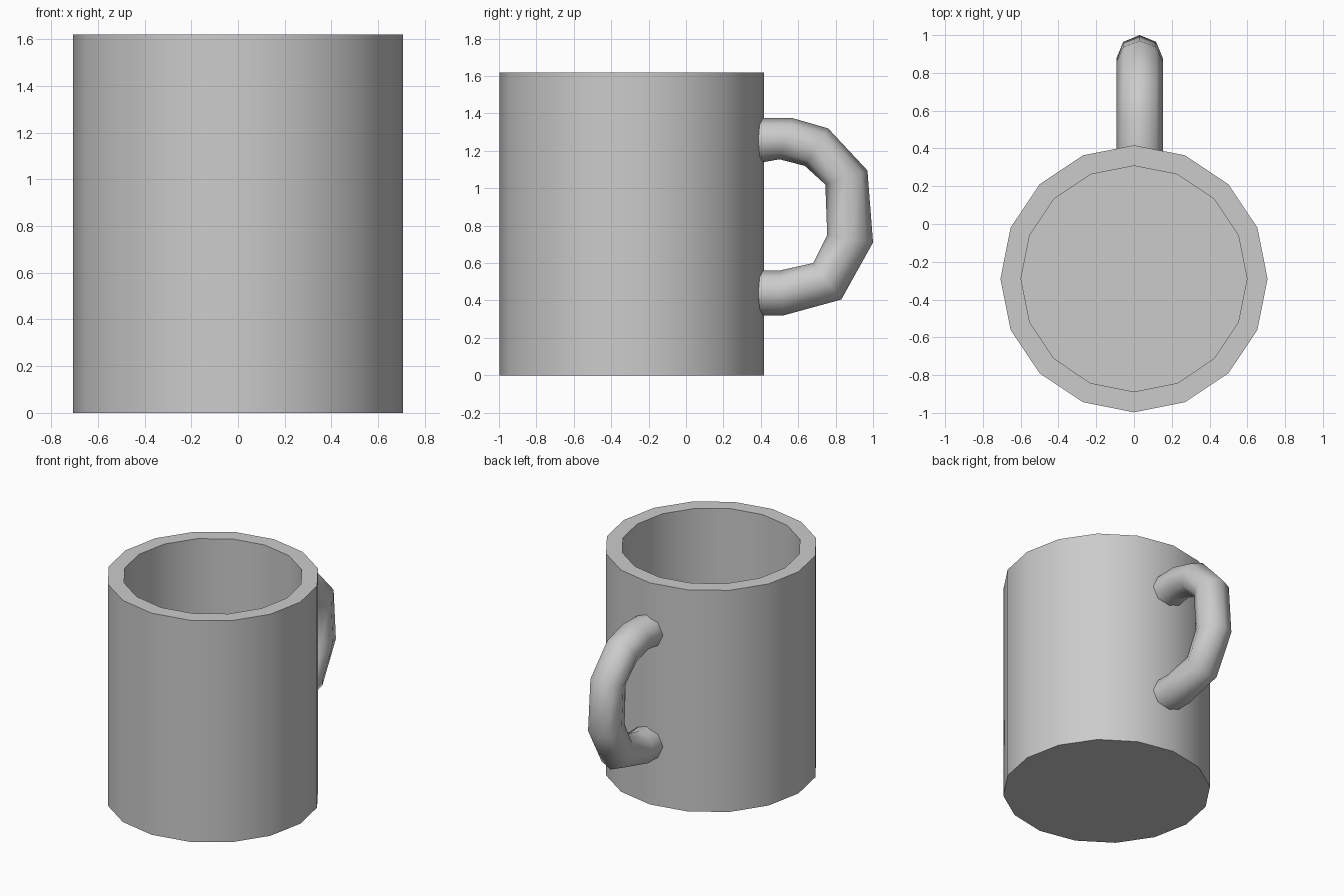
import bpy, bmesh, math
from mathutils import Vector

if "Cube" in bpy.data.objects:
    bpy.data.objects.remove(bpy.data.objects["Cube"])


def make_object(name, rings, angle):
    # Skin a sequence of vertex rings and cap both ends
    bm = bmesh.new()
    loops = [[bm.verts.new(p) for p in ring] for ring in rings]
    n = len(loops[0])
    for a, b in zip(loops, loops[1:]):
        for i in range(n):
            j = (i + 1) % n
            bm.faces.new((a[i], a[j], b[j], b[i]))
    bm.faces.new(loops[0][::-1])
    bm.faces.new(loops[-1])
    bmesh.ops.recalc_face_normals(bm, faces=bm.faces)
    mesh = bpy.data.meshes.new(name)
    bm.to_mesh(mesh)
    bm.free()
    obj = bpy.data.objects.new(name, mesh)
    bpy.context.collection.objects.link(obj)
    bpy.ops.object.select_all(action='DESELECT')
    obj.select_set(True)
    bpy.context.view_layer.objects.active = obj
    bpy.ops.object.shade_smooth_by_angle(angle=math.radians(angle))
    return obj


# Cup: 16-sided wall, rim and hollow inside
SIDES, CENTRE_Y = 16, -0.29
profile = [(0.707, 0), (0.707, 1.62), (0.598, 1.62), (0.598, 0.11)]
cup_rings = [[(r * math.cos(math.tau * i / SIDES),
               CENTRE_Y + r * math.sin(math.tau * i / SIDES), z)
              for i in range(SIDES)] for r, z in profile]
make_object("cup", cup_rings, 40)

# Handle: octagonal tube through outer and inner silhouette points (y, z)
outer = [(0.36, 1.375), (0.57, 1.375), (0.76, 1.32), (0.97, 1.095),
         (1.0, 0.71), (0.83, 0.405), (0.52, 0.32), (0.36, 0.32)]
inner = [(0.36, 1.13), (0.50, 1.155), (0.635, 1.12), (0.745, 1.02),
         (0.755, 0.75), (0.68, 0.60), (0.50, 0.56), (0.36, 0.56)]
handle_rings = []
for o, i in zip(outer, inner):
    o, i = Vector((0.03, *o)), Vector((0.03, *i))
    mid, half = (o + i) / 2, (o - i) / 2
    side = Vector((0.123, 0, 0))
    handle_rings.append([mid + half * math.cos(math.tau * k / 8)
                         + side * math.sin(math.tau * k / 8) for k in range(8)])
make_object("handle", handle_rings, 60)
